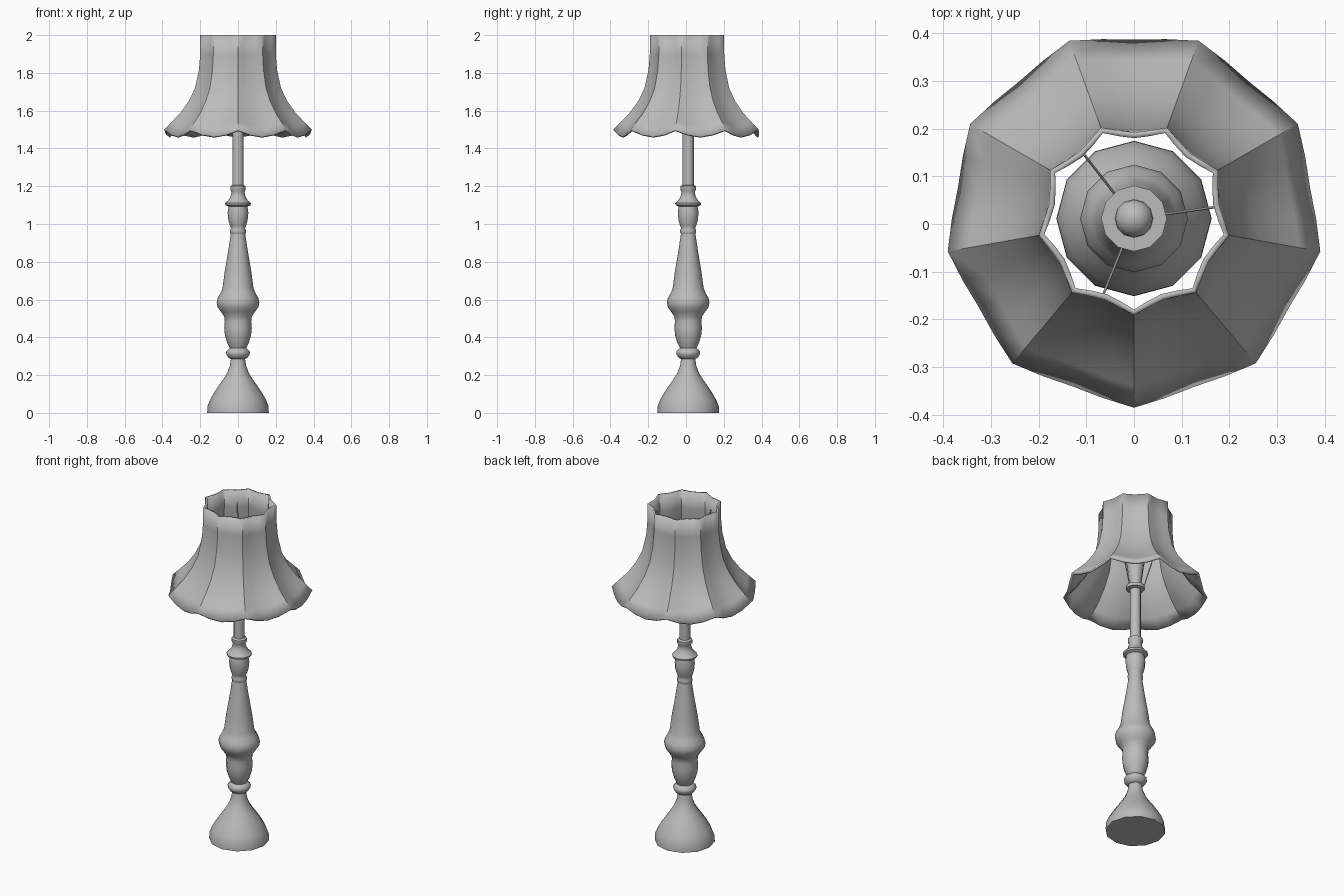
import bpy
import bmesh
from math import sin, cos, pi, radians
from mathutils import Vector

AXIS_Y = 0.0115

if "Cube" in bpy.data.objects:
    bpy.data.objects.remove(bpy.data.objects["Cube"])

grey = bpy.data.materials.new("plain_grey")
grey.use_nodes = True
grey.diffuse_color = (0.5, 0.5, 0.5, 1)
grey.node_tree.nodes["Principled BSDF"].inputs["Base Color"].default_value = (0.5, 0.5, 0.5, 1)


def finish(name, bm, angle):
    bmesh.ops.remove_doubles(bm, verts=bm.verts, dist=1e-5)
    bmesh.ops.recalc_face_normals(bm, faces=bm.faces)
    mesh = bpy.data.meshes.new(name)
    bm.to_mesh(mesh)
    bm.free()
    mesh.materials.append(grey)
    obj = bpy.data.objects.new(name, mesh)
    obj.location.y = AXIS_Y
    bpy.context.collection.objects.link(obj)
    bpy.ops.object.select_all(action="DESELECT")
    obj.select_set(True)
    bpy.context.view_layer.objects.active = obj
    bpy.ops.object.shade_smooth_by_angle(angle=radians(angle))
    return obj


def lathe(name, profile, sides=12, angle=50):
    """Turn (radius, height) pairs around the lamp axis, capping both ends."""
    bm = bmesh.new()
    rings = [[bm.verts.new((r * cos(2 * pi * i / sides), r * sin(2 * pi * i / sides), z))
              for i in range(sides)] for r, z in profile]
    for low, high in zip(rings, rings[1:]):
        for i in range(sides):
            j = (i + 1) % sides
            bm.faces.new((low[i], low[j], high[j], high[i]))
    bm.faces.new(rings[0])
    bm.faces.new(rings[-1])
    return finish(name, bm, angle)


# Turned stand: foot, ring, baluster and neck
lathe("foot", [(.163, 0), (.162, .035), (.148, .07), (.128, .105), (.105, .14),
               (.08, .175), (.058, .21), (.043, .25), (.037, .29)])
lathe("foot_ring", [(.037, .285), (.05, .292), (.062, .31), (.063, .325), (.05, .338), (.04, .345)])
lathe("baluster", [(.042, .34), (.057, .37), (.069, .41), (.073, .45), (.07, .485),
                   (.073, .51), (.09, .535), (.108, .56), (.113, .585), (.107, .61),
                   (.092, .635), (.082, .66), (.07, .75), (.053, .85), (.038, .95)])
lathe("neck", [(.037, .945), (.042, .955), (.042, .967), (.037, .978), (.042, .99),
               (.051, 1.02), (.055, 1.06), (.05, 1.092), (.067, 1.1), (.069, 1.11),
               (.052, 1.125), (.04, 1.145), (.034, 1.17), (.041, 1.18), (.041, 1.2), (.03, 1.207)])
lathe("pole", [(.03, 1.2), (.03, 1.53)])

# Lamp holder and bulb
lathe("holder_ring", [(.03, 1.505), (.05, 1.51), (.053, 1.52), (.05, 1.53), (.03, 1.535)])
lathe("holder_cup", [(.03, 1.53), (.047, 1.66), (.069, 1.78)])
lathe("bulb", [(.04 * cos(a * pi / 12), 1.78 + .04 * sin(a * pi / 12)) for a in range(6)]
      + [(.001, 1.82)])

# Three thin arms from the holder to the shade
for n in range(3):
    turn = radians(8 + 120 * n)
    out = Vector((cos(turn), sin(turn), 0))
    start = out * .048 + Vector((0, 0, 1.525))
    end = out * .169 + Vector((0, 0, 1.93))
    bm = bmesh.new()
    bmesh.ops.create_cone(bm, cap_ends=True, segments=6, radius1=.003, radius2=.003,
                          depth=(end - start).length)
    rot = (end - start).to_track_quat("Z", "Y").to_matrix()
    for v in bm.verts:
        v.co = rot @ v.co + (start + end) / 2
    finish(f"shade_arm_{n + 1}", bm, 70)

# Nine-panel flared shade with a scalloped hem
RIBS, STEPS = 9, 4
rib_profile = [(.203, 2), (.203, 1.9), (.21, 1.815), (.231, 1.72), (.265, 1.65),
               (.311, 1.587), (.352, 1.545), (.397, 1.5)]
count = RIBS * STEPS
bm = bmesh.new()
rings = []
for r, z in rib_profile:
    flare = (2 - z) / .5
    ring = []
    for i in range(count):
        a = -pi / 2 + 2 * pi * i / count
        bow = (0, .68, 1, .68)[i % STEPS]
        dip = bow * (.11 + (.055 - .11) * flare)
        radius = r * (1 - dip)
        ring.append(bm.verts.new((radius * cos(a), radius * sin(a), z - .035 * bow * flare ** 2)))
    rings.append(ring)
for top, low in zip(rings, rings[1:]):
    for i in range(count):
        j = (i + 1) % count
        bm.faces.new((low[i], low[j], top[j], top[i]))
shade = finish("lampshade", bm, 30)

# Inner wall of the shade
wall = shade.modifiers.new("wall", "SOLIDIFY")
wall.thickness = .012
wall.offset = -1
bpy.context.view_layer.objects.active = shade
bpy.ops.object.modifier_move_to_index(modifier="wall", index=0)
